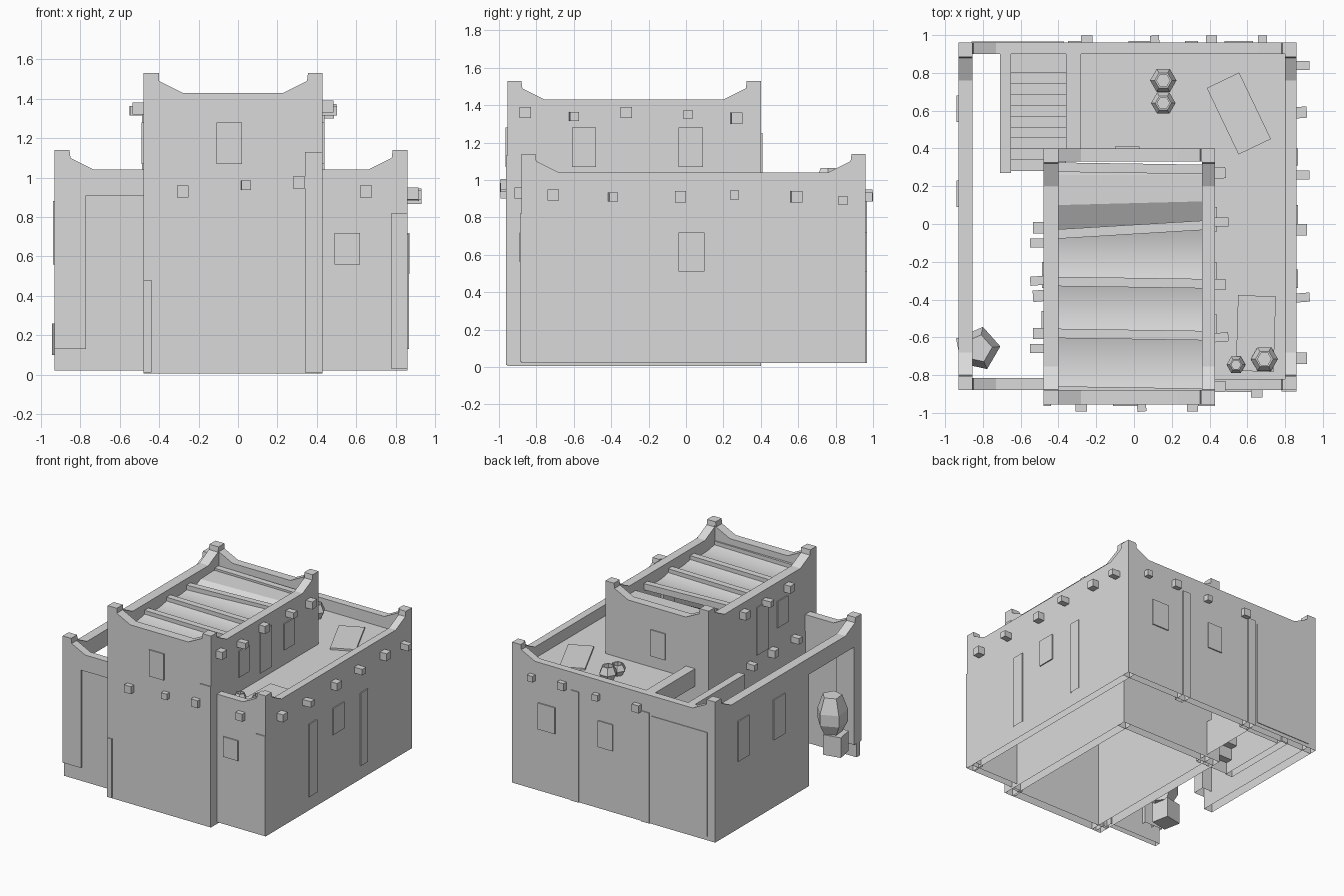
import bpy, bmesh, math
from mathutils import Matrix, Vector

if "Cube" in bpy.data.objects:
    bpy.data.objects.remove(bpy.data.objects["Cube"])

clay = bpy.data.materials.new("plain grey clay")
clay.diffuse_color = (0.7, 0.7, 0.7, 1)
clay.use_nodes = True
clay.node_tree.nodes["Principled BSDF"].inputs["Base Color"].default_value = clay.diffuse_color


def finish(bm, name, smooth=False):
    bmesh.ops.recalc_face_normals(bm, faces=bm.faces)
    me = bpy.data.meshes.new(name)
    bm.to_mesh(me)
    bm.free()
    me.materials.append(clay)
    for p in me.polygons:
        p.use_smooth = smooth
    ob = bpy.data.objects.new(name, me)
    bpy.context.collection.objects.link(ob)
    return ob


def drop_faces(bm, test):
    """Delete the faces for which the test is true, after fixing normals."""
    bmesh.ops.recalc_face_normals(bm, faces=bm.faces)
    bm.normal_update()
    bmesh.ops.delete(bm, geom=[f for f in bm.faces if test(f)], context='FACES_ONLY')


def box(name, x, y, z, turn=0.0, open_ends=None):
    """Box from (min, max) ranges, turned about its vertical axis; open_ends drops 'base' or 'both'."""
    bm = bmesh.new()
    size = [b - a for a, b in (x, y, z)]
    mid = Vector([(a + b) / 2 for a, b in (x, y, z)])
    m = Matrix.Translation(mid) @ Matrix.Rotation(turn, 4, 'Z') @ Matrix.Diagonal((*size, 1))
    bmesh.ops.create_cube(bm, size=1, matrix=m)
    if open_ends:
        drop_faces(bm, lambda f: f.normal.z < -.9 or (open_ends == 'both' and f.normal.z > .9))
    return finish(bm, name)


def prism(name, pts, axis, lo, hi, open_base=False):
    """Extrude a (run, z) outline along x or y."""
    bm = bmesh.new()
    put = (lambda u, z, d: (d, u, z)) if axis == 'x' else (lambda u, z, d: (u, d, z))
    f = bm.faces.new([bm.verts.new(put(u, z, lo)) for u, z in pts])
    ext = bmesh.ops.extrude_face_region(bm, geom=[f])
    step = Vector(put(0, 0, hi - lo))
    bmesh.ops.translate(bm, vec=step, verts=[v for v in ext['geom'] if isinstance(v, bmesh.types.BMVert)])
    if open_base:
        drop_faces(bm, lambda f: f.normal.z < -0.9 and f.calc_center_median().z < 0.2)
    return finish(bm, name)


def wall(name, axis, a, b, lo, hi, z0, top, horn_a=True, horn_b=True, bottom=None):
    """Hollow wall, open underneath, whose parapet sweeps up to a post at the chosen ends."""
    pts = bottom or [(a, z0), (b, z0)]
    horn = [(0, .10), (.075, .10), (.08, .06), (.2, 0)]
    right = [(b - d, top + h) for d, h in horn] if horn_b else [(b, top)]
    left = [(a + d, top + h) for d, h in reversed(horn)] if horn_a else [(a, top)]
    return prism(name, pts + right + left, axis, lo, hi, True)


# Tower walls
for n, lo, hi in (("front", -.955, -.88), ("back", .33, .40)):
    wall("tower_%s_wall" % n, 'y', -.48, .43, lo, hi, .005, 1.43)
for n, lo, hi in (("left", -.48, -.40), ("right", .36, .43)):
    wall("tower_%s_wall" % n, 'x', -.955, .40, lo, hi, .005, 1.43)

# Lower walls, the left one with a gate opening
wall("right_wall", 'x', -.88, .96, .80, .86, .02, 1.04)
wall("back_wall", 'y', -.93, .86, .90, .96, .02, 1.04)
wall("front_right_wall", 'y', .43, .86, -.88, -.82, .02, 1.04, horn_a=False)
gate = [(-.88, .13), (-.79, .13), (-.79, .91), (-.22, .91), (-.22, .02), (.96, .02)]
wall("left_gate_wall", 'x', -.88, .96, -.93, -.855, .02, 1.04, bottom=gate)

# Front left wall: parapet band over a slightly recessed panel, and the gate jambs
wall("front_left_band", 'y', -.93, -.48, -.88, -.815, .91, 1.04, horn_b=False)
box("front_left_panel", (-.93, -.47), (-.865, -.82), (.02, .92), open_ends='base')
box("front_gate_jamb", (-.93, -.77), (-.88, -.79), (.13, .91), open_ends='both')
box("back_gate_jamb", (-.925, -.77), (-.23, -.135), (.13, .91), open_ends='both')

# Terrace slabs and the parapet beside the stairwell
box("right_terrace", (.42, .81), (-.83, .91), (.92, .95))
box("back_terrace", (-.36, .43), (.39, .91), (.92, .95))
box("stair_landing", (-.71, -.35), (.85, .91), (.92, .95))
box("stairwell_parapet", (-.36, -.28), (.40, .91), (.90, 1.04))

# Stairs climbing toward the back wall, with a full-height wall on the courtyard side
n, y0, run, rise = 10, .28, .058, .093
steps = []
for i in range(n):
    steps += [(y0 + i * run, .02 + i * rise), (y0 + i * run, .02 + (i + 1) * rise)]
steps += [(y0 + n * run, .95), (y0 + n * run, .02)]
prism("stairs", steps, 'x', -.65, -.36, True)
prism("stair_wall", [(.27, .02), (.91, .02), (.91, 1.04), (.27, 1.04)], 'x', -.71, -.65, True)

# Tower roof: cross beams with cloth sagging between them
beams = [.295, -.03, -.31, -.585, -.89]
for i, y in enumerate(beams):
    box("roof_beam_%d" % i, (-.41, .37), (y - .025, y + .025), (1.33, 1.38),
        turn=.06 if i == 1 else -.015)


def cloth(name, left, right, smooth):
    bm = bmesh.new()
    rows = [(bm.verts.new((-.41, a, z)), bm.verts.new((.37, b, w)))
            for (a, z), (b, w) in zip(left, right)]
    for p, q in zip(rows, rows[1:]):
        bm.faces.new((p[0], p[1], q[1], q[0]))
    return finish(bm, name, smooth)


for i in range(1, 4):
    a, b = beams[i], beams[i + 1]
    sag = [(a + (b - a) * t / 8, 1.355 - .09 * (t / 8) * (1 - t / 8)) for t in range(9)]
    cloth("roof_cloth_%d" % i, sag, sag, True)
cloth("loose_roof_cloth", [(.31, 1.36), (.26, 1.365), (.10, 1.36), (-.06, 1.29)],
      [(.31, 1.36), (.26, 1.365), (.12, 1.365), (.02, 1.29)], False)


# Shutters are thin plates; pilasters run through the wall and show inside
def plate(name, side, at, u, z, proud, depth, ends=None):
    t = (at - depth, at + proud) if side in ('right', 'back') else (at - proud, at + depth)
    x, y = (t, u) if side in ('left', 'right') else (u, t)
    box(name, x, y, z, open_ends=ends)


shutters = [
    ('front', -.955, (-.11, .02), (1.07, 1.28)), ('front', -.88, (.49, .62), (.56, .72)),
    ('right', .86, (-.04, .10), (.51, .72)),
    ('right', .43, (-.61, -.48), (1.07, 1.28)), ('right', .43, (-.04, .09), (1.07, 1.28)),
    ('back', .96, (.48, .63), (.51, .72)), ('back', .96, (-.03, .10), (.51, .72)),
    ('back', .40, (-.10, .03), (1.04, 1.25)),
    ('left', -.93, (.54, .68), (.56, .88)), ('left', -.93, (.09, .23), (.56, .88)),
    ('left', -.48, (-.59, -.46), (1.07, 1.28))]
pilasters = [
    ('right', .86, (-.34, -.24), (.13, .71)), ('right', .86, (.31, .40), (.13, .71)),
    ('right', .43, (-.34, -.20), (1.0, 1.33)),
    ('front', -.955, (.34, .43), (.01, 1.13)), ('front', -.955, (-.48, -.44), (.01, .48)),
    ('front', -.88, (.78, .86), (.03, .82)),
    ('back', .96, (.27, .34), (.02, .90)), ('back', .96, (-.35, -.28), (.02, .90)),
    ('left', -.48, (-.34, -.20), (.95, 1.33))]
for i, s in enumerate(shutters):
    plate("shutter_%d" % i, *s, .009, .004)
for i, s in enumerate(pilasters):
    plate("pilaster_%d" % i, *s, .008, .09, 'base')
plate("back_plaster_panel", 'back', .96, (-.86, -.37), (.05, .88), .005, .004)

# Beam ends sticking out of the walls: (position along wall, height)
ends = {
    ('x', .86, 1): [(-.71, .92), (-.39, .91), (-.03, .91), (.26, .92), (.59, .91), (.84, .89)],
    ('x', .43, 1): [(-.86, 1.36), (-.6, 1.34), (-.32, 1.36), (.01, 1.35), (.27, 1.33)],
    ('x', -.48, -1): [(-.02, 1.35), (-.3, 1.34), (-.58, 1.35),
                      (-.10, .91), (-.38, .91), (-.66, .91)],
    ('y', -.955, -1): [(-.28, .93), (.04, .96), (.31, .975)],
    ('y', -.88, -1): [(.65, .93)],
    ('y', .96, 1): [(-.25, .92), (.11, .91), (.41, .92), (.68, .91)]}
for (axis, at, sgn), spots in ends.items():
    for i, (u, z) in enumerate(spots):
        r = .03 if i % 2 == 0 else .024
        out = (.055 if i % 2 == 0 else .07) if axis == 'x' else .038
        depth = tuple(sorted((at - sgn * .02, at + sgn * out)))
        span = (u - r, u + r)
        x, y = (depth, span) if axis == 'x' else (span, depth)
        box("beam_end", x, y, (z - r, z + r), turn=.08 if i % 3 == 1 else 0)


# Faceted pots, lathed from (radius, height) rings
def pot(name, x, y, rings, sides, turn=0.0):
    bm = bmesh.new()
    loops = [[bm.verts.new((x + r * math.cos(turn + k * math.tau / sides),
                            y + r * math.sin(turn + k * math.tau / sides), z))
              for k in range(sides)] for r, z in rings]
    for p, q in zip(loops, loops[1:]):
        for k in range(sides):
            j = (k + 1) % sides
            bm.faces.new((p[k], p[j], q[j], q[k]))
    bm.faces.new(loops[0])
    bm.faces.new(loops[-1])
    finish(bm, name)


for i, (x, y, r, h) in enumerate(((.155, .76, .07, .115), (.155, .64, .065, .085),
                                  (.54, -.745, .05, .08), (.69, -.715, .072, .09))):
    pot("terrace_pot_%d" % i, x, y, [(r * .6, .95), (r, .95 + h * .5), (r * .65, .95 + h),
                                    (r * .5, .95 + h), (r * .5, .95 + h * .6)], 6)
pot("gate_urn", -.825, -.66, [(.07, .25), (.118, .34), (.118, .43), (.075, .55)], 5, .1)
box("urn_plinth", (-.93, -.79), (-.73, -.59), (.10, .26), turn=.2)

# Loose boards lying on the terrace
box("back_board", (.46, .65), (.39, .78), (.95, .965), turn=.446)
box("front_board", (.545, .745), (-.78, -.38), (.95, .965), turn=-.03)
